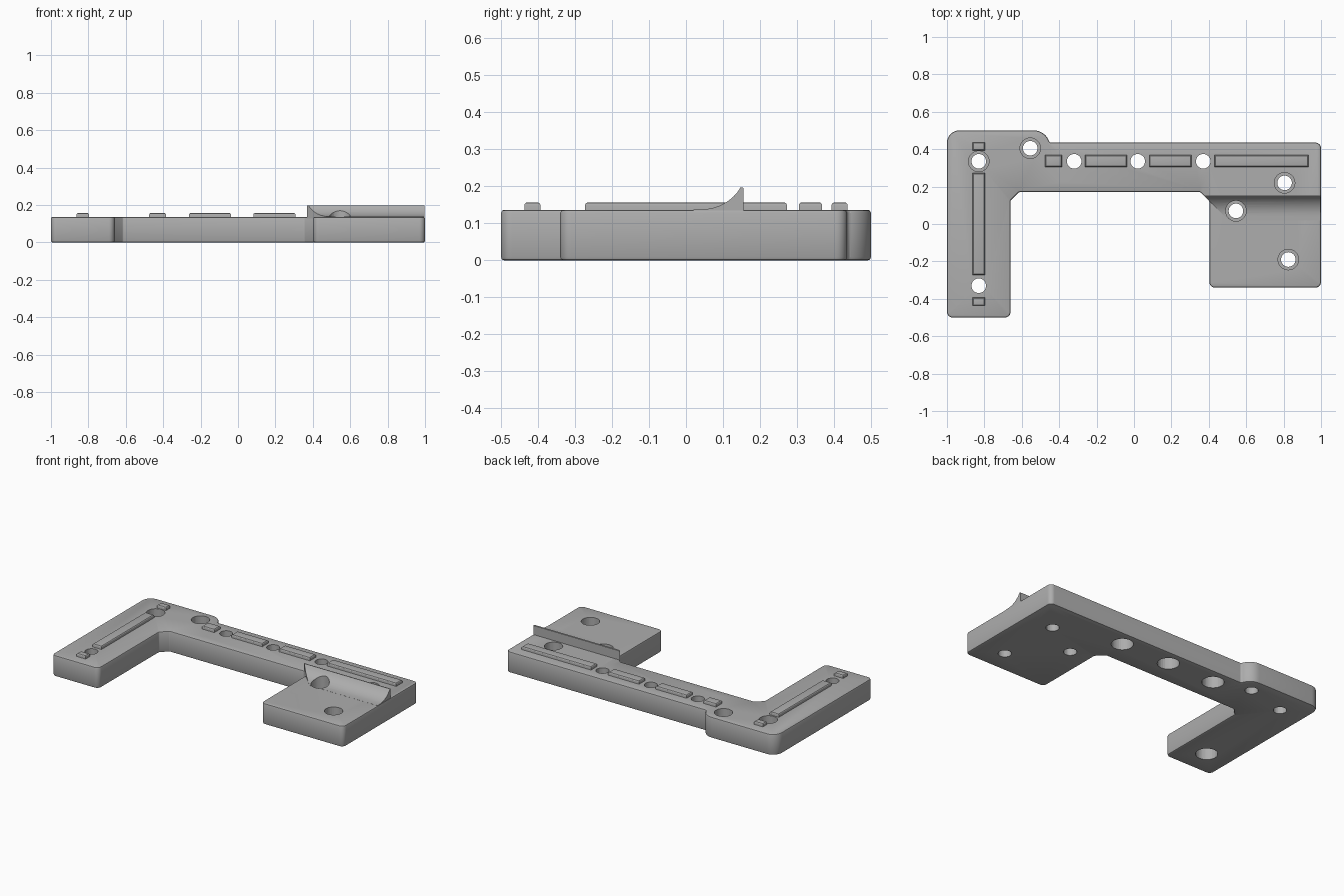
import bpy, bmesh
from math import sin, cos, pi
from mathutils import Vector

cube = bpy.data.objects.get("Cube")
if cube:
    bpy.data.objects.remove(cube)

grey = bpy.data.materials.new("matte_grey")
grey.use_nodes = True
colour = (0.42, 0.42, 0.42, 1)
grey.diffuse_color = colour
grey.node_tree.nodes["Principled BSDF"].inputs["Base Color"].default_value = colour

TOP = 0.137


def finish(bm, name):
    bmesh.ops.recalc_face_normals(bm, faces=bm.faces[:])
    mesh = bpy.data.meshes.new(name)
    bm.to_mesh(mesh)
    bm.free()
    ob = bpy.data.objects.new(name, mesh)
    bpy.context.collection.objects.link(ob)
    mesh.materials.append(grey)
    return ob


def smooth(ob):
    bpy.ops.object.select_all(action="DESELECT")
    ob.select_set(True)
    bpy.context.view_layer.objects.active = ob
    bpy.ops.object.shade_smooth_by_angle(angle=0.5)


def fillet(corners, steps=8):
    """Round each (x, y, radius) corner of a closed outline."""
    out = []
    for i, (x, y, r) in enumerate(corners):
        p = Vector((x, y))
        if r == 0:
            out.append(p)
            continue
        a = (Vector(corners[i - 1][:2]) - p).normalized()
        b = (Vector(corners[(i + 1) % len(corners)][:2]) - p).normalized()
        half = a.angle(b) / 2
        tangent = r / (sin(half) / cos(half))
        centre = p + (a + b).normalized() * r / sin(half)
        u, v = p + a * tangent - centre, p + b * tangent - centre
        sweep = u.angle(v)
        for k in range(steps + 1):
            t = k / steps
            out.append(centre + (u * sin((1 - t) * sweep) + v * sin(t * sweep)) / sin(sweep))
    return out


# Bracket body: rounded outline, extruded, with softened rims
outline = fillet([
    (-1, -0.5, 0.03), (-0.66, -0.5, 0.03), (-0.66, 0.125, 0.01), (-0.615, 0.17, 0.01),
    (0.355, 0.17, 0.01), (0.403, 0.122, 0.01), (0.403, -0.34, 0.03), (1, -0.34, 0.03),
    (1, 0.435, 0.03), (-0.452, 0.435, 0.015), (-0.468, 0.5, 0.085), (-1, 0.5, 0.065)])
bm = bmesh.new()
base = bm.faces.new([bm.verts.new((p.x, p.y, 0)) for p in outline])
cap = bmesh.ops.extrude_face_region(bm, geom=[base])["geom"]
bmesh.ops.translate(bm, verts=[g for g in cap if isinstance(g, bmesh.types.BMVert)], vec=(0, 0, TOP))
rims = [e for e in bm.edges if abs(e.verts[0].co.z - e.verts[1].co.z) < 1e-5]
bmesh.ops.bevel(bm, geom=rims, offset=0.009, segments=2, profile=0.5, affect="EDGES")
body = finish(bm, "bracket_body")

# Curved lip: concave ramp rising to a vertical back, mitred at its inner end
profile = [(0.02, 0.12), (0.02, TOP + 0.0005)]
for k in range(9):
    a = k / 8 * 1.1
    profile.append((0.04 + 0.108 * sin(a) / sin(1.1), TOP + 0.001 + 0.06 * (1 - cos(a)) / (1 - cos(1.1))))
profile += [(0.156, 0.196), (0.156, 0.12)]
bm = bmesh.new()
ends = [[bm.verts.new((x if x else 0.525 - y, y, z)) for y, z in profile] for x in (0, 0.996)]
for end in ends:
    bm.faces.new(end)
for i in range(len(profile)):
    j = (i + 1) % len(profile)
    bm.faces.new((ends[0][i], ends[0][j], ends[1][j], ends[1][i]))
lip = finish(bm, "curved_lip")

# Stepped screw holes: wide recess above or below a narrow bore
WIDE, NARROW, SIDES = 0.055, 0.039, 32
recess_above = [(-0.83, 0.335), (-0.555, 0.405), (0.805, 0.22), (0.545, 0.07), (0.825, -0.19)]
recess_below = [(-0.83, -0.33), (-0.32, 0.335), (0.02, 0.335), (0.37, 0.335)]
bm = bmesh.new()


def stepped_cutter(x, y, steps):
    rings = [[bm.verts.new((x + r * cos(2 * pi * k / SIDES), y + r * sin(2 * pi * k / SIDES), z))
              for k in range(SIDES)] for r, z in steps]
    bm.faces.new(rings[0])
    bm.faces.new(rings[-1])
    for low, high in zip(rings, rings[1:]):
        for k in range(SIDES):
            n = (k + 1) % SIDES
            bm.faces.new((low[k], low[n], high[n], high[k]))


for x, y in recess_above:
    stepped_cutter(x, y, [(NARROW, -0.05), (NARROW, 0.05), (WIDE, 0.05), (WIDE, 0.3)])
for x, y in recess_below:
    stepped_cutter(x, y, [(0.065, -0.05), (0.065, 0.08), (NARROW, 0.08), (NARROW, 0.3)])
cutter = finish(bm, "hole_cutter")
cutter.hide_render = True

for ob in (body, lip):
    mod = ob.modifiers.new("holes", "BOOLEAN")
    mod.operation, mod.solver, mod.object = "DIFFERENCE", "EXACT", cutter
    smooth(ob)
    bpy.ops.object.modifier_apply(modifier=mod.name)
    smooth(ob)
bpy.data.objects.remove(cutter)


# Raised locating ribs with softened tops
def rib(name, x0, x1, y0, y1):
    bm = bmesh.new()
    bmesh.ops.create_cube(bm, size=1)
    for v in bm.verts:
        v.co = (x0 if v.co.x < 0 else x1, y0 if v.co.y < 0 else y1,
                TOP - 0.01 if v.co.z < 0 else TOP + 0.02)
    top_edges = [e for e in bm.edges if all(v.co.z > TOP for v in e.verts)]
    bmesh.ops.bevel(bm, geom=top_edges, offset=0.009, segments=3, profile=0.5, affect="EDGES")
    smooth(finish(bm, name))


for i, (x0, x1) in enumerate([(-0.475, -0.385), (-0.262, -0.038), (0.082, 0.307), (0.43, 0.932)]):
    rib(f"bar_rib_{i + 1}", x0, x1, 0.305, 0.368)
for i, (y0, y1) in enumerate([(-0.437, -0.393), (-0.273, 0.273), (0.393, 0.437)]):
    rib(f"arm_rib_{i + 1}", -0.863, -0.797, y0, y1)
